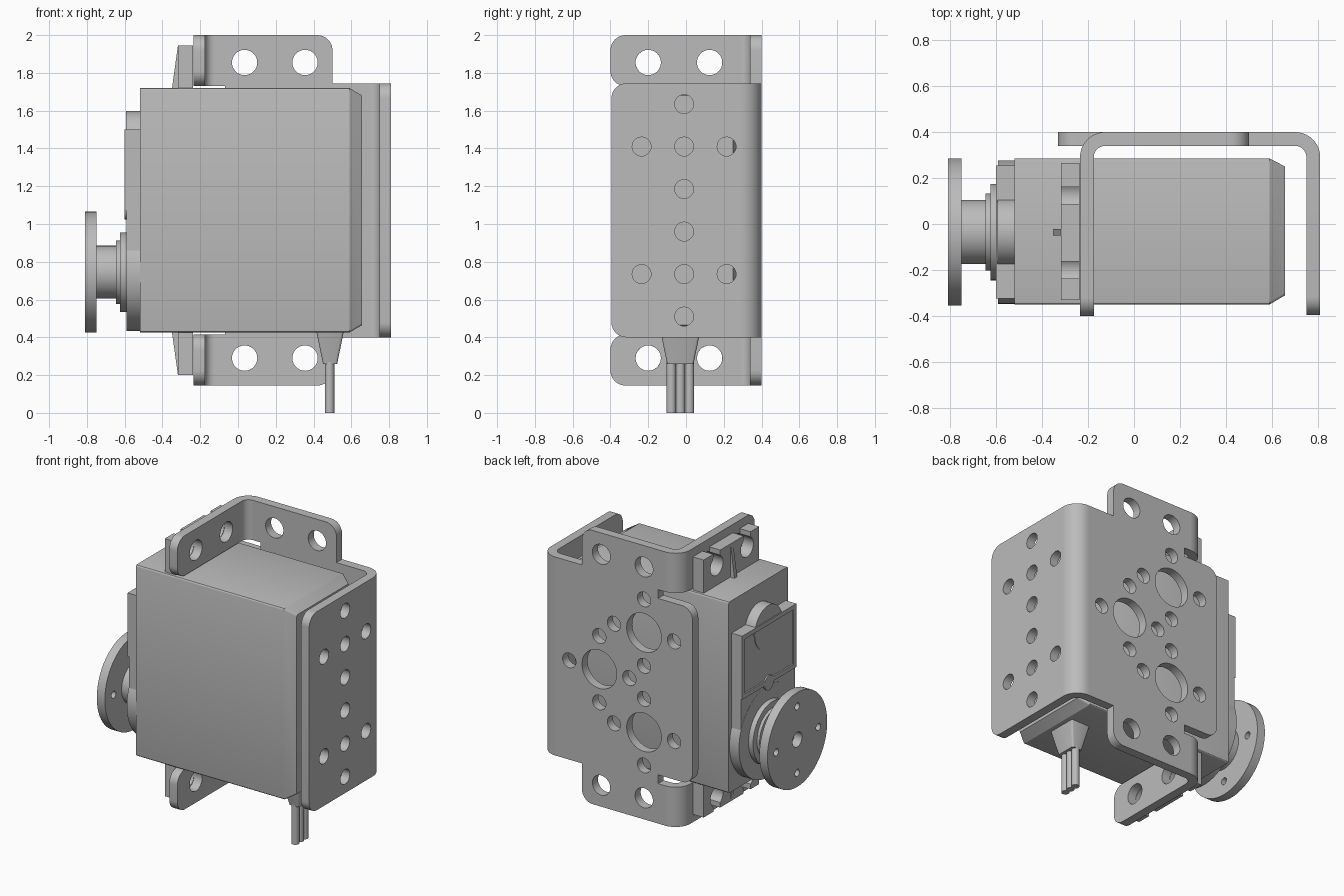
import bpy, bmesh
from math import sin, cos, pi, radians
from mathutils import Vector

cube = bpy.data.objects.get("Cube")
if cube:
    bpy.data.objects.remove(cube, do_unlink=True)

grey = bpy.data.materials.new("plain_grey")
grey.use_nodes = True
COLOUR = (0.5, 0.5, 0.5, 1)
grey.diffuse_color = COLOUR
grey.node_tree.nodes["Principled BSDF"].inputs["Base Color"].default_value = COLOUR

MID_Z = 1.0725    # mirror height of servo and bracket
AXIS_Y = -0.035   # servo centre line
SHAFT_Z = 0.745   # output shaft height
MAPS = {"x": lambda u, v, w: (w, u, v),
        "y": lambda u, v, w: (u, w, v),
        "z": lambda u, v, w: (u, v, w)}


def finish(name, bm, mesh=None):
    mesh = mesh or bpy.data.meshes.new(name)
    bmesh.ops.recalc_face_normals(bm, faces=bm.faces)
    bm.to_mesh(mesh)
    bm.free()
    mesh.materials.clear()
    mesh.materials.append(grey)
    ob = bpy.data.objects.new(name, mesh)
    bpy.context.collection.objects.link(ob)
    bpy.ops.object.select_all(action="DESELECT")
    ob.select_set(True)
    bpy.context.view_layer.objects.active = ob
    bpy.ops.object.shade_smooth_by_angle(angle=radians(30))
    return ob


def circle(u, v, r, n=40):
    return [(u + r * cos(2 * pi * i / n), v + r * sin(2 * pi * i / n)) for i in range(n)]


def rounded(corners, steps=10):
    """Polygon whose corners may carry a third value, the fillet radius."""
    out = []
    for i, c in enumerate(corners):
        p = Vector(c[:2])
        if len(c) < 3:
            out.append(tuple(p))
            continue
        a = (Vector(corners[i - 1][:2]) - p).normalized() * c[2]
        b = (Vector(corners[(i + 1) % len(corners)][:2]) - p).normalized() * c[2]
        for k in range(steps + 1):
            t = k / steps * pi / 2
            out.append(tuple(p + a * (1 - sin(t)) + b * (1 - cos(t))))
    return out


def rect(u0, u1, v0, v1):
    return [(u0, v0), (u1, v0), (u1, v1), (u0, v1)]


def flip(points):
    return [(p[0], 2 * MID_Z - p[1], *p[2:]) for p in points]


def plate(name, axis, w0, w1, *outlines):
    """Flat part from an outline, further outlines being holes."""
    cu = bpy.data.curves.new(name, "CURVE")
    cu.dimensions = "2D"
    cu.fill_mode = "BOTH"
    cu.extrude = abs(w1 - w0) / 2
    for pts in outlines:
        s = cu.splines.new("POLY")
        s.points.add(len(pts) - 1)
        for q, p in zip(s.points, pts):
            q.co = (p[0], p[1], 0, 1)
        s.use_cyclic_u = True
    tmp = bpy.data.objects.new(name + "_outline", cu)
    bpy.context.collection.objects.link(tmp)
    bpy.context.view_layer.update()
    mesh = bpy.data.meshes.new_from_object(tmp)
    bpy.data.objects.remove(tmp, do_unlink=True)
    bm = bmesh.new()
    bm.from_mesh(mesh)
    bmesh.ops.remove_doubles(bm, verts=bm.verts, dist=1e-5)
    for v in bm.verts:
        v.co = MAPS[axis](v.co.x, v.co.y, v.co.z + (w0 + w1) / 2)
    return finish(name, bm, mesh)


def loft(name, axis, sections):
    """Solid through rectangles (w, u0, u1, v0, v1) with bevelled corners."""
    bm = bmesh.new()
    rings = []
    for w, u0, u1, v0, v1 in sections:
        pts = rounded([(*p, 0.012) for p in rect(u0, u1, v0, v1)], 3)
        rings.append([bm.verts.new(MAPS[axis](*p, w)) for p in pts])
    for a, b in zip(rings, rings[1:]):
        for i in range(len(a)):
            j = (i + 1) % len(a)
            bm.faces.new((a[i], a[j], b[j], b[i]))
    bm.faces.new(rings[0])
    bm.faces.new(rings[-1])
    return finish(name, bm)


def cross(u, v, d):
    return [(u + d, v), (u - d, v), (u, v + d), (u, v - d)]


# Servo case with chamfered rear
loft("servo_case", "x", [(-0.52, -0.35, 0.285, 0.425, 1.72),
                         (0.59, -0.35, 0.285, 0.425, 1.72),
                         (0.657, -0.31, 0.25, 0.465, 1.68)])

# Raised front panel, gear housing and framed cover
plate("front_panel", "x", -0.59, -0.518, rect(-0.325, 0.255, SHAFT_Z, 1.5))
plate("gear_housing", "x", -0.591, -0.518, circle(AXIS_Y, SHAFT_Z, 0.312, 64))
plate("panel_bump", "x", -0.594, -0.518, circle(AXIS_Y, 1.45, 0.148))
plate("cover_frame", "x", -0.6, -0.588, rect(-0.325, 0.255, 1.07, 1.5),
      rect(-0.295, 0.225, 1.1, 1.47))
plate("cover_tab", "x", -0.6, -0.588, circle(AXIS_Y, 1.075, 0.05))

# Output shaft and horn
for name, x0, x1, r in [("bearing_ring", -0.625, -0.58, 0.21),
                        ("bearing_lip", -0.645, -0.62, 0.168),
                        ("horn_hub", -0.752, -0.64, 0.14)]:
    plate(name, "x", x0, x1, circle(AXIS_Y, SHAFT_Z, r, 64))
plate("horn_disc", "x", -0.81, -0.75, circle(AXIS_Y, SHAFT_Z, 0.32, 80),
      circle(AXIS_Y, SHAFT_Z, 0.05),
      *[circle(u, v, 0.024, 20) for u, v in cross(AXIS_Y, SHAFT_Z, 0.225)])

# Mounting ears with keyhole slots open at the outer edge, and their ribs
HOLE_Z, HOLE_R, SLOT = 1.855, 0.067, 0.037
HOLE_Y = (-0.2, 0.125)
ear = [(0.265, 1.71), (-0.33, 1.71), (-0.33, 1.945)]
for y in HOLE_Y:
    ear.append((y - SLOT, 1.945))
    for k in range(25):
        t = radians(124 + k / 24 * 292)
        ear.append((y + HOLE_R * cos(t), HOLE_Z + HOLE_R * sin(t)))
    ear.append((y + SLOT, 1.945))
ear.append((0.265, 1.945))
rib = [(-0.35, 1.715), (-0.31, 1.715), (-0.31, 1.945), (-0.318, 1.945)]

# Bracket side tabs and their bends
tab = [(-0.4, 1.73, 0.08), (0.29, 1.73), (0.29, 2.0), (-0.4, 2.0, 0.08)]
left_bend = rounded([(-0.125, 0.34), (-0.175, 0.34, 0.05), (-0.175, 0.29),
                     (-0.235, 0.29), (-0.235, 0.4, 0.11), (-0.125, 0.4)])
for side, turn in (("upper", list), ("lower", flip)):
    plate(side + "_ear", "x", -0.318, -0.237, turn(ear))
    plate(side + "_ear_rib", "y", AXIS_Y - 0.014, AXIS_Y + 0.014, turn(rib))
    plate(side + "_bracket_tab", "x", -0.235, -0.175, rounded(turn(tab)),
          *[turn(circle(y, HOLE_Z, HOLE_R)) for y in HOLE_Y])
    z0, z1 = sorted(p[1] for p in turn([(0, 1.73), (0, 2.0)]))
    plate(side + "_tab_bend", "z", z0, z1, left_bend)

# Bracket back plate
half = [(-0.33, 1.67, 0.08), (-0.07, 1.67), (-0.07, 1.73), (-0.125, 1.73),
        (-0.125, 2.0), (0.5, 2.0, 0.08), (0.5, 1.745), (0.7, 1.745)]
holes = []
for x, z in ((0.37, MID_Z), (0.035, MID_Z + 0.3375), (0.035, MID_Z - 0.3375)):
    holes.append(circle(x, z, 0.13, 48))
    holes += [circle(u, v, 0.05, 28) for u, v in cross(x, z, 0.225)]
for x in (0.035, 0.355):
    holes += [circle(x, HOLE_Z, HOLE_R), flip(circle(x, HOLE_Z, HOLE_R))]
plate("bracket_back", "y", 0.34, 0.4, rounded(half + flip(half)[::-1]), *holes)

# Bracket right-hand plate and bend
z0, z1 = 0.4, 1.745
spots = [(y, MID_Z + s * 0.3375) for s in (-1, 1) for y in (-0.235, 0.215)]
spots += [(-0.01, MID_Z + s * d) for s in (-1, 1) for d in (0.1125, 0.3375, 0.5625)]
plate("bracket_side", "x", 0.75, 0.81,
      rounded([(-0.395, z0, 0.08), (0.29, z0), (0.29, z1), (-0.395, z1, 0.08)]),
      *[circle(y, z, 0.05, 28) for y, z in spots])
plate("side_bend", "z", z0, z1,
      rounded([(0.7, 0.34), (0.75, 0.34, 0.05), (0.75, 0.29),
               (0.81, 0.29), (0.81, 0.4, 0.11), (0.7, 0.4)]))

# Cable boot and three wires
loft("cable_boot", "z", [(0.26, 0.45, 0.525, -0.1, 0.04),
                         (0.43, 0.415, 0.56, -0.135, 0.075)])
for i in range(3):
    plate(f"wire_{i + 1}", "z", 0, 0.27, circle(0.485, -0.078 + i * 0.048, 0.025, 20))
